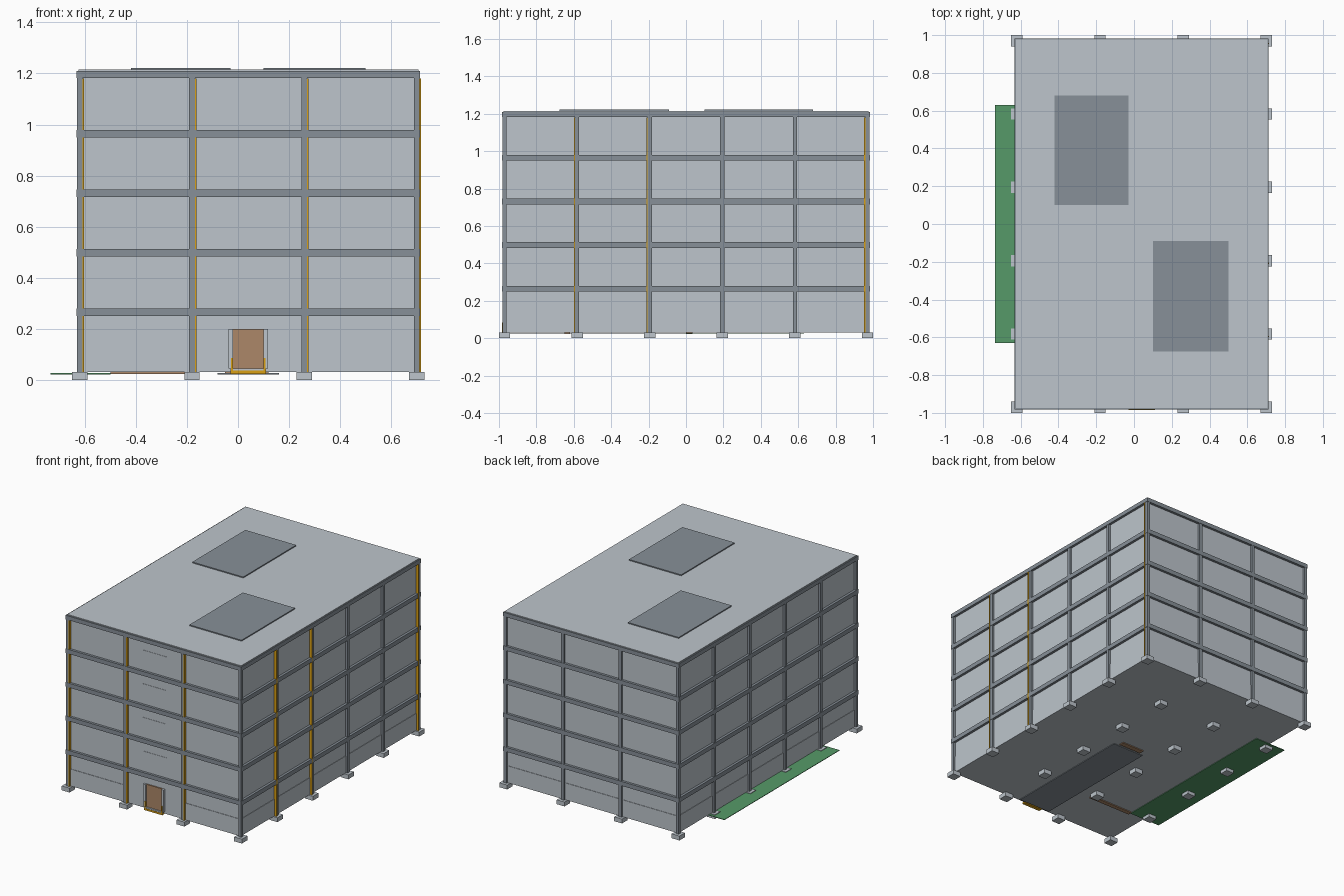
import bpy
import bmesh
from mathutils import Vector

old = bpy.data.objects.get("Cube")
if old:
    bpy.data.objects.remove(old, do_unlink=True)


def material(name, srgb):
    linear = [(c / 255 / 12.92) if c < 11 else ((c / 255 + 0.055) / 1.055) ** 2.4 for c in srgb]
    mat = bpy.data.materials.new(name)
    mat.use_nodes = True
    mat.diffuse_color = (*linear, 1)
    mat.node_tree.nodes["Principled BSDF"].inputs["Base Color"].default_value = (*linear, 1)
    return mat


LIGHT = material("light concrete", (189, 197, 204))
STEEL = material("steel grey", (135, 144, 152))
YELLOW = material("pipe yellow", (218, 160, 20))
BROWN = material("door brown", (172, 135, 104))
GREEN = material("lawn green", (86, 154, 104))


def boxes(name, spans, mat):
    """One object from boxes given as (x0, x1, y0, y1, z0, z1)."""
    bm = bmesh.new()
    for x0, x1, y0, y1, z0, z1 in spans:
        low, high = Vector((x0, y0, z0)), Vector((x1, y1, z1))
        cube = bmesh.ops.create_cube(bm, size=1)
        for v in cube["verts"]:
            v.co = Vector([a + (c + 0.5) * (b - a) for a, b, c in zip(low, high, v.co)])
    mesh = bpy.data.meshes.new(name)
    bm.to_mesh(mesh)
    bm.free()
    mesh.materials.append(mat)
    obj = bpy.data.objects.new(name, mesh)
    bpy.context.collection.objects.link(obj)
    return obj


# Column grid, storeys and wall planes
XS = [-0.62 + 0.44 * i for i in range(4)]
YS = [-0.97 + 0.388 * i for i in range(6)]
FLOORS = [0.265 + 0.233 * i for i in range(5)]
BASE, TOP = 0.03, 1.2
C = 0.011                      # half column width
X0, X1, Y0, Y1 = XS[0], XS[-1], YS[0], YS[-1]
IN = 0.004                     # wall setback from the column centres
edge = [(x, y) for x in XS for y in YS if x in (X0, X1) or y in (Y0, Y1)]

# Footings under every grid point
boxes("footings", [(x - 0.03, x + 0.03, y - 0.03, y + 0.03, 0, BASE)
                   for x in XS for y in YS], LIGHT)

# Walled body and roof slab
boxes("walls", [(X0 + IN, X1 - IN, Y0 + IN, Y1 - IN, BASE, TOP)], LIGHT)
boxes("roof", [(X0 - 0.005, X1 + 0.007, Y0 - 0.005, Y1 + 0.007, TOP, 1.215)], LIGHT)
boxes("roof_panels", [(-0.42, -0.03, 0.10, 0.68, 1.214, 1.222),
                      (0.10, 0.50, -0.675, -0.09, 1.214, 1.222)], STEEL)

# Plinth panels, left open in the entrance bay
plinth = []
for i, (a, b) in enumerate(zip(XS, XS[1:])):
    if i != 1:
        plinth.append((a, b, Y0 + 0.001, Y0 + 0.01, BASE, 0.147))
    plinth.append((a, b, Y1 - 0.01, Y1 - 0.001, BASE, 0.147))
for x0, x1 in ((X0 + 0.001, X0 + 0.01), (X1 - 0.01, X1 - 0.001)):
    plinth.append((x0, x1, Y0 + 0.002, Y1 - 0.002, BASE, 0.147))
boxes("plinth_panels", plinth, LIGHT)

# Steel frame
boxes("columns", [(x - C, x + C, y - C, y + C, BASE, TOP) for x, y in edge], STEEL)
B = 0.013
beams = []
for f in FLOORS:
    z0, z1 = f - 0.015, min(f + 0.015, 1.21)
    for y in (Y0, Y1):
        beams.append((X0 - B, X1 + B, y - B, y + B, z0, z1))
    for x in (X0, X1):
        beams.append((x - B, x + B, Y0 - B, Y1 + B, z0, z1))
boxes("beams", beams, STEEL)

# Yellow riser strips beside the front and right-hand columns
strips = [(x + C, x + C + 0.006, Y0 - 0.012, Y0 + 0.005, BASE, 1.18) for x in XS[:3]]
for i in (1, 2, 5):
    strips.append((X1 - 0.003, X1 + 0.016, YS[i] - C - 0.006, YS[i] - C, BASE, 1.18))
boxes("riser_strips", strips, YELLOW)

# Shallow blind window plates above the entrance
boxes("window_plates", [(-0.05, 0.13, Y0 + 0.002, Y0 + 0.006, f + 0.045, f + 0.155)
                        for f in FLOORS[:-1]], LIGHT)

# Entrance
boxes("door", [(-0.02, 0.10, Y0 - 0.004, Y0 + 0.01, 0.045, 0.2)], BROWN)
boxes("door_jambs", [(a, a + 0.018, Y0 - 0.012, Y0 + 0.01, 0.045, 0.2)
                     for a in (-0.038, 0.1)], LIGHT)
boxes("door_threshold", [(-0.03, 0.11, Y0 - 0.012, Y0 + 0.01, 0.036, 0.045)], LIGHT)
boxes("door_guards", [(-0.03, 0.11, Y0 - 0.015, Y0 + 0.01, 0.024, 0.036),
                      (-0.028, -0.02, Y0 - 0.015, Y0, 0.036, 0.085),
                      (0.1, 0.108, Y0 - 0.015, Y0, 0.036, 0.085)], YELLOW)

# Ground plates under the building
boxes("lawn", [(-0.735, -0.5, -0.63, 0.63, 0.022, 0.026)], GREEN)
boxes("inner_path", [(-0.08, 0.16, -0.95, -0.01, 0.022, 0.026)], STEEL)
boxes("ground_edging", [(-0.5, -0.17, -0.65, -0.62, 0.024, 0.031),
                        (-0.05, 0.12, 0.0, 0.035, 0.024, 0.031)], BROWN)
